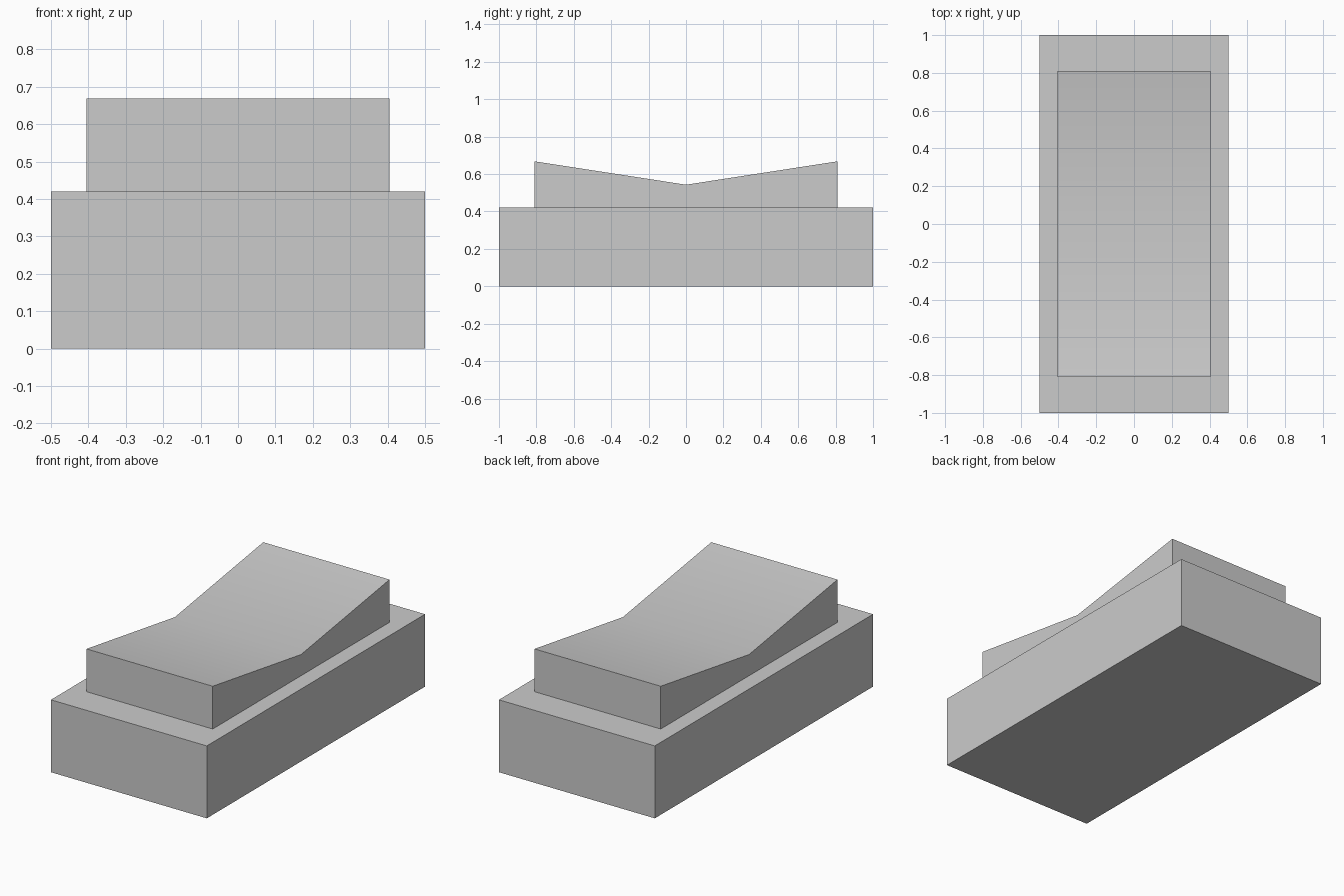
import bpy, math

if "Cube" in bpy.data.objects:
    bpy.data.objects.remove(bpy.data.objects["Cube"])


def extrude_profile(name, profile, half_width):
    """Extrude a closed (y, z) profile along x, centred on x = 0."""
    n = len(profile)
    verts = [(x, y, z) for x in (-half_width, half_width) for y, z in profile]
    faces = [tuple(reversed(range(n))), tuple(range(n, 2 * n))]
    faces += [(i, (i + 1) % n, (i + 1) % n + n, i + n) for i in range(n)]
    mesh = bpy.data.meshes.new(name)
    mesh.from_pydata(verts, [], faces)
    mesh.update()
    obj = bpy.data.objects.new(name, mesh)
    bpy.context.collection.objects.link(obj)
    # Soft shading over the shallow valley, hard edges elsewhere
    bpy.ops.object.select_all(action='DESELECT')
    obj.select_set(True)
    bpy.context.view_layer.objects.active = obj
    bpy.ops.object.shade_smooth_by_angle(angle=math.radians(30))
    return obj


BASE_TOP, VALLEY, PEAK = 0.42, 0.543, 0.668

# Plain rectangular plinth
extrude_profile("base_block",
                [(-1, 0), (1, 0), (1, BASE_TOP), (-1, BASE_TOP)], 0.5)

# Smaller block with a shallow V-shaped top
extrude_profile("dished_top_block",
                [(-0.81, BASE_TOP), (0.81, BASE_TOP), (0.81, PEAK),
                 (0, VALLEY), (-0.81, PEAK)], 0.405)
